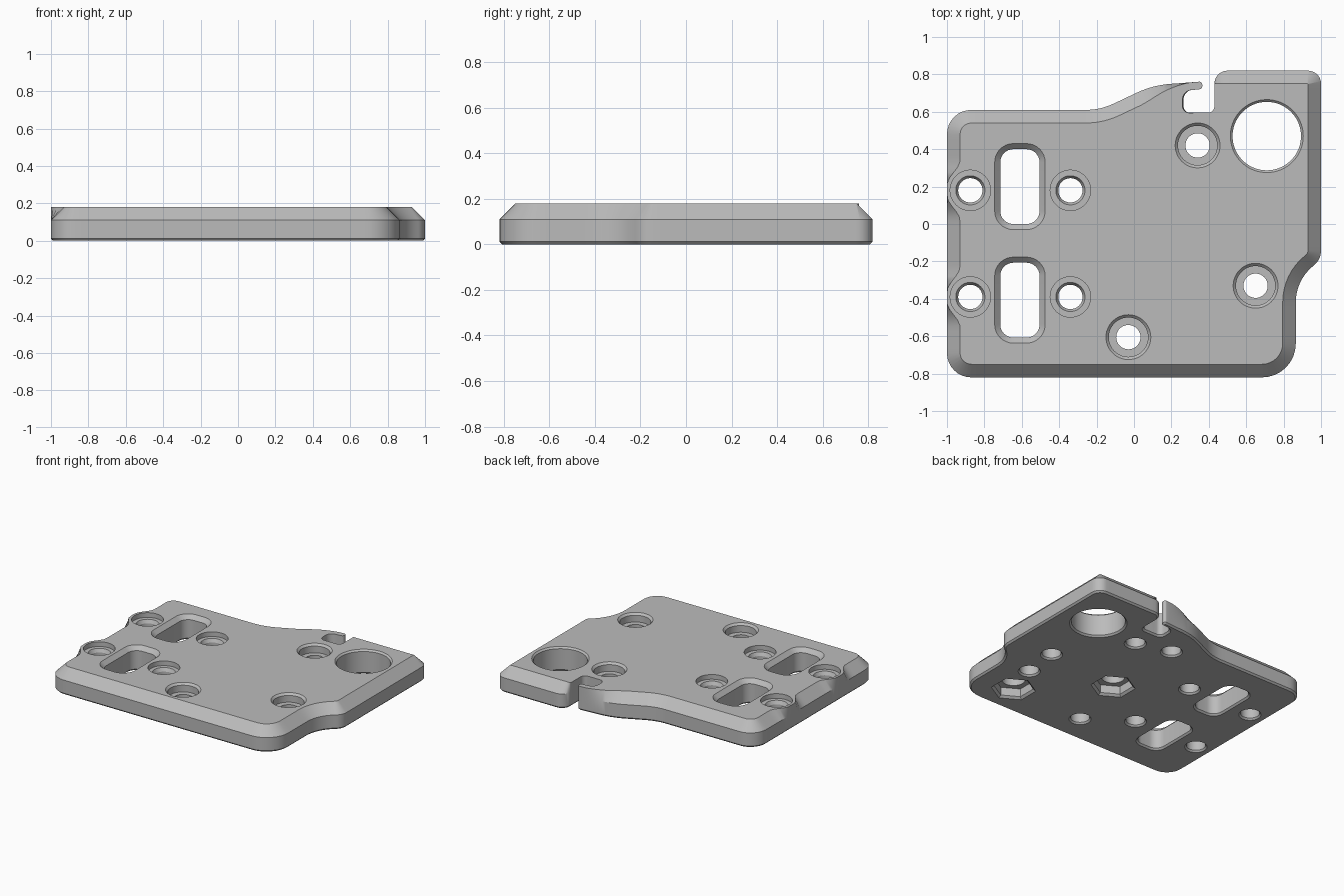
import bpy, bmesh, math
from mathutils import Vector

cube = bpy.data.objects.get("Cube")
if cube:
    bpy.data.objects.remove(cube, do_unlink=True)

TOP, SHOULDER, CHAMFER, EDGE = 0.18, 0.11, 0.07, 0.012

grey = bpy.data.materials.new("plain grey")
grey.use_nodes = True
colour = (0.5, 0.5, 0.5, 1)
grey.diffuse_color = colour
grey.node_tree.nodes["Principled BSDF"].inputs["Base Color"].default_value = colour


def rounded(corners, steps=8):
    """Closed 2D outline from (x, y, radius) corners."""
    out = []
    for i, (x, y, r) in enumerate(corners):
        p = Vector((x, y))
        a = (Vector(corners[i - 1][:2]) - p).normalized()
        b = (Vector(corners[(i + 1) % len(corners)][:2]) - p).normalized()
        half = a.angle(b) / 2
        centre = p + (a + b).normalized() * (r / math.sin(half))
        start = p + a * (r / math.tan(half)) - centre
        end = p + b * (r / math.tan(half)) - centre
        sweep = start.angle_signed(end)
        for k in range(steps + 1):
            t = -sweep * k / steps
            c, s = math.cos(t), math.sin(t)
            out.append(centre + Vector((start.x * c - start.y * s, start.x * s + start.y * c)))
    return out


def subdivide(loop, longest=0.03):
    out = []
    for i, p in enumerate(loop):
        q = loop[(i + 1) % len(loop)]
        n = max(1, math.ceil((q - p).length / longest))
        out += [p.lerp(q, k / n) for k in range(n)]
    return out


def loft(bm, rings):
    """Capped solid through (2D loop, z) rings."""
    rows = [[bm.verts.new((p.x, p.y, z)) for p in loop] for loop, z in rings]
    n = len(rows[0])
    for lo, hi in zip(rows, rows[1:]):
        for i in range(n):
            j = (i + 1) % n
            bm.faces.new((lo[i], lo[j], hi[j], hi[i]))
    bm.faces.new(rows[0])
    bm.faces.new(rows[-1])


def finish(name, bm):
    bmesh.ops.remove_doubles(bm, verts=bm.verts, dist=0.0004)
    bmesh.ops.recalc_face_normals(bm, faces=bm.faces)
    mesh = bpy.data.meshes.new(name)
    bm.to_mesh(mesh)
    bm.free()
    mesh.materials.append(grey)
    obj = bpy.data.objects.new(name, mesh)
    bpy.context.collection.objects.link(obj)
    return obj


def ease(t):
    t = min(1, max(0, t))
    return t * t * (3 - 2 * t)


def top_inset(p):
    """Chamfer width: fades beside the edge bores and along the hook."""
    if p.x < -0.99:
        d = min(abs(p.y - 0.18), abs(p.y + 0.39))
        return CHAMFER * ease((d - 0.03) / 0.13)
    if 0 < p.x < 0.44 and p.y > 0.59:
        return CHAMFER * (1 - ease(p.x / 0.32))
    return CHAMFER


def inset(loop, width):
    out = []
    for i, p in enumerate(loop):
        a = (p - loop[i - 1]).normalized()
        b = (loop[(i + 1) % len(loop)] - p).normalized()
        t = (a + b).normalized()
        out.append(p + Vector((t.y, -t.x)) * width(p) / max(0.5, t.dot(a)))
    return out


# Plate outline, clockwise, with the hook and its slot on the back edge
outline = subdivide(rounded([
    (-1, -0.82, 0.13), (-1, 0.61, 0.13),
    (-0.18, 0.61, 0.35), (0.1, 0.742, 0.5),
    (0.365, 0.762, 0.015), (0.365, 0.722, 0.015),
    (0.265, 0.712, 0.05), (0.265, 0.595, 0.035),
    (0.43, 0.595, 0.035), (0.43, 0.82, 0.07),
    (1, 0.82, 0.07), (1, -0.19, 0.1),
    (0.865, -0.3, 0.25), (0.865, -0.82, 0.18)]))
top = inset(outline, top_inset)
for i, p in enumerate(outline):
    if 0.42 < p.x < 0.51 and p.y > 0.59:      # square end of the back chamfer
        top[i] = Vector((p.x, min(p.y, 0.82 - CHAMFER)))

bm = bmesh.new()
loft(bm, [(inset(outline, lambda p: EDGE), 0), (outline, EDGE),
          (outline, SHOULDER), (top, TOP)])
plate = finish("mounting_plate", bm)

# Cutters for all holes, gathered in one helper
cut = bmesh.new()


def bore(x, y, profile, sides=48, turn=0):
    loft(cut, [([Vector((x + r * math.cos(turn + math.tau * k / sides),
                         y + r * math.sin(turn + math.tau * k / sides)))
                 for k in range(sides)], z) for r, z in profile])


def window(x, y):
    def ring(grow):
        w, h = 0.105 + grow, 0.2 + grow
        return rounded([(x - w, y - h, 0.07 + grow), (x - w, y + h, 0.07 + grow),
                        (x + w, y + h, 0.07 + grow), (x + w, y - h, 0.07 + grow)])
    loft(cut, [(ring(0.022), -0.01), (ring(0), EDGE), (ring(0), TOP - 0.03), (ring(0.04), TOP + 0.01)])


# Screw holes and windows
for y in (0.18, -0.39):
    for x in (-0.875, -0.34):
        bore(x, y, [(0.085, -0.01), (0.065, EDGE), (0.065, 0.12), (0.078, 0.145),
                    (0.108, 0.145), (0.108, TOP + 0.01)])
for y in (0.2, -0.407):
    window(-0.61, y)

# Deep counterbores
for x, y in ((0.34, 0.42), (0.65, -0.33), (-0.03, -0.605)):
    bore(x, y, [(0.085, -0.01), (0.065, EDGE), (0.065, 0.115), (0.105, 0.115),
                (0.105, TOP - 0.015), (0.13, TOP + 0.01)])

# Large round opening
bore(0.71, 0.47, [(0.205, -0.01), (0.183, EDGE), (0.183, TOP - 0.012), (0.205, TOP + 0.01)], 72)

# Blind holes and nut pockets underneath
for x, y in ((0.08, 0.49), (0.68, -0.06)):
    bore(x, y, [(0.085, -0.01), (0.065, EDGE), (0.065, 0.13)])
for x, y in ((0.08, -0.125), (0.575, -0.585)):
    bore(x, y, [(0.165, -0.01), (0.135, 0.015), (0.135, 0.075)], 6, math.pi / 6)
    bore(x, y, [(0.08, 0.07), (0.08, 0.14)])

cutter = finish("hole_cutter", cut)
cutter.hide_render = True
cutter.hide_viewport = True

mod = plate.modifiers.new("holes", "BOOLEAN")
mod.operation = "DIFFERENCE"
mod.solver = "EXACT"
mod.use_self = True
mod.object = cutter

# Apply the cut, then smooth the rounded walls only
bpy.context.view_layer.update()
mesh = bpy.data.meshes.new_from_object(plate.evaluated_get(bpy.context.evaluated_depsgraph_get()))
plate.modifiers.clear()
plate.data = mesh
bpy.data.objects.remove(cutter, do_unlink=True)
bpy.ops.object.select_all(action="DESELECT")
plate.select_set(True)
bpy.context.view_layer.objects.active = plate
bpy.ops.object.shade_smooth_by_angle(angle=math.radians(25))
